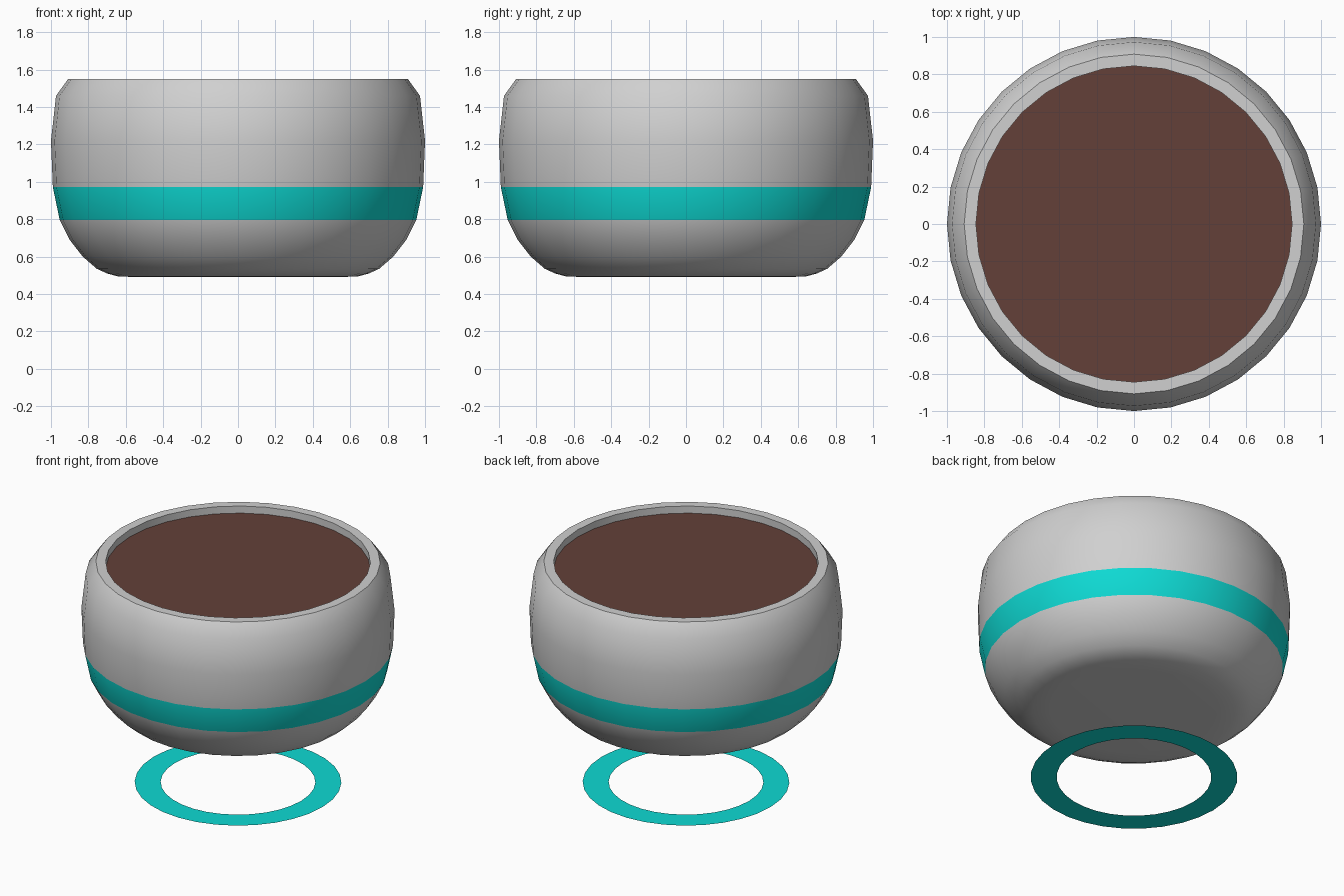
import bpy, bmesh, math

if "Cube" in bpy.data.objects:
    bpy.data.objects.remove(bpy.data.objects["Cube"])

SIDES = 32


def material(name, color):
    m = bpy.data.materials.new(name)
    m.diffuse_color = (*color, 1)
    m.use_nodes = True
    m.node_tree.nodes["Principled BSDF"].inputs["Base Color"].default_value = m.diffuse_color
    return m


grey = material("light_grey", (0.63, 0.63, 0.63))
teal = material("teal", (0.0044, 0.70, 0.655))
brown = material("soil_brown", (0.125, 0.051, 0.040))


def lathe(name, profile, mats, rule=None, cap_start=False):
    """Revolve (radius, z) points, listed from bottom outside to top inside."""
    bm = bmesh.new()
    rings = []
    for r, z in profile:
        rings.append([bm.verts.new((r * math.cos(a), r * math.sin(a), z))
                      for a in (2 * math.pi * i / SIDES for i in range(SIDES))])
    for lo, hi in zip(rings, rings[1:]):
        for i in range(SIDES):
            j = (i + 1) % SIDES
            f = bm.faces.new((lo[i], lo[j], hi[j], hi[i]))
            if rule:
                f.material_index = rule(f.calc_center_median())
    if cap_start:
        bm.faces.new(rings[0][::-1])
    me = bpy.data.meshes.new(name)
    bm.to_mesh(me)
    bm.free()
    for m in mats:
        me.materials.append(m)
    ob = bpy.data.objects.new(name, me)
    bpy.context.collection.objects.link(ob)
    bpy.context.view_layer.objects.active = ob
    ob.select_set(True)
    bpy.ops.object.shade_smooth_by_angle(angle=math.radians(32))
    ob.select_set(False)
    return ob


# Rounded pot with a painted band, flat rim and short inner lip
pot_profile = [(0.53, 0.49), (0.645, 0.495), (0.70, 0.51), (0.755, 0.535),
               (0.83, 0.60), (0.90, 0.69), (0.953, 0.795), (0.99, 0.972),
               (1.0, 1.22), (0.973, 1.46), (0.908, 1.55), (0.845, 1.55),
               (0.845, 1.50)]
lathe("pot", pot_profile, [grey, teal],
      rule=lambda c: 1 if 0.80 < c.z < 0.97 and c.xy.length > 0.9 else 0,
      cap_start=True)

# Soil surface
bpy.ops.mesh.primitive_circle_add(vertices=SIDES, radius=0.845, fill_type='NGON',
                                  location=(0, 0, 1.50))
soil = bpy.context.object
soil.name = "soil"
soil.data.materials.append(brown)

# Flat base ring lying on the ground
lathe("base_ring", [(0.66, 0.0), (0.494, 0.0)], [teal])
